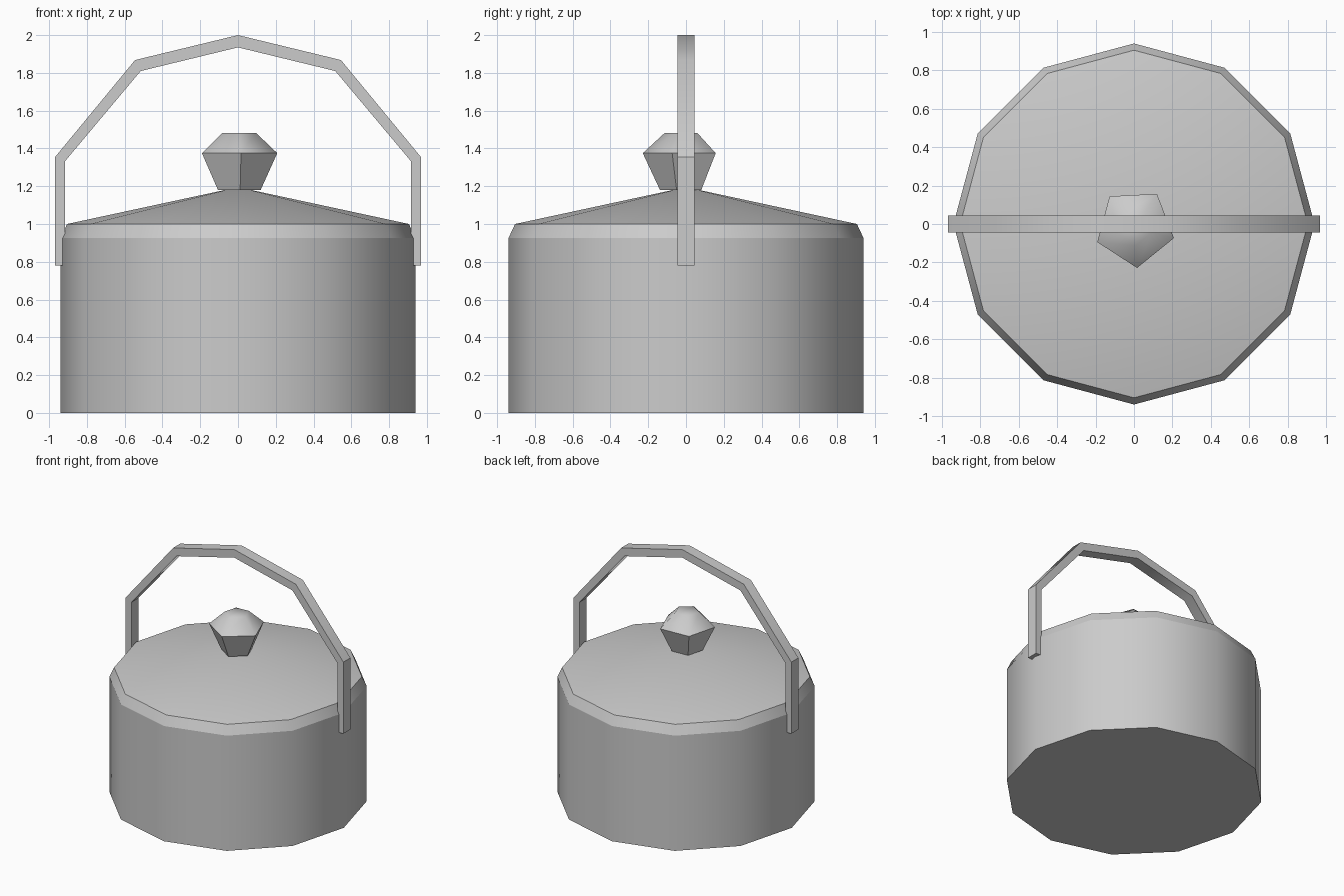
import bpy
import bmesh
from math import cos, sin, tau, radians

cube = bpy.data.objects.get("Cube")
if cube:
    bpy.data.objects.remove(cube, do_unlink=True)

metal = bpy.data.materials.new("grey_metal")
metal.use_nodes = True
GREY = (0.6, 0.6, 0.6, 1)
metal.diffuse_color = GREY
metal.node_tree.nodes["Principled BSDF"].inputs["Base Color"].default_value = GREY


def add_object(name, bm):
    bmesh.ops.recalc_face_normals(bm, faces=bm.faces[:])
    mesh = bpy.data.meshes.new(name)
    bm.to_mesh(mesh)
    bm.free()
    mesh.materials.append(metal)
    obj = bpy.data.objects.new(name, mesh)
    bpy.context.collection.objects.link(obj)
    return obj


def lathe(name, profile, sides, turn=0.0, centre=(0, 0), sharp_below=0.0, crisp=True):
    """Stack rings of (radius, height); a zero radius closes to a point.
    Ring edges are crisp if asked; upright edges are crisp below sharp_below."""
    bm = bmesh.new()
    rings = []
    for radius, z in profile:
        count = sides if radius else 1
        rings.append([bm.verts.new((centre[0] + radius * cos(turn + tau * i / sides),
                                    centre[1] + radius * sin(turn + tau * i / sides), z))
                      for i in range(count)])
    for low, high in zip(rings, rings[1:]):
        for i in range(sides):
            j = (i + 1) % sides
            if len(high) == 1:
                bm.faces.new((low[i], low[j], high[0]))
            else:
                bm.faces.new((low[i], low[j], high[j], high[i]))
    for ring in (rings[0], rings[-1]):
        if len(ring) > 1:
            bm.faces.new(ring)
    for face in bm.faces:
        face.smooth = True
    for edge in bm.edges:
        a, b = (v.co.z for v in edge.verts)
        level = abs(a - b) < 1e-5
        if (level and (crisp or min(a, b) < sharp_below)) or (not level and max(a, b) < sharp_below):
            edge.smooth = False
    return add_object(name, bm)


# Pot wall with bevelled shoulder and shallow conical lid
lathe("pot_body_and_lid", [(0.94, 0), (0.94, 0.925), (0.905, 1.0), (0, 1.195)], 12)

# Five-sided lid knob, faceted below and rounded above
lathe("lid_knob", [(0.119, 1.18), (0.21, 1.375), (0.093, 1.483)], 5,
      turn=radians(-87), centre=(0.005, -0.019), sharp_below=1.4, crisp=False)

# Angular carrying handle: mirrored outline extruded along y
outer = [(0.968, 0.78), (0.968, 1.355), (0.545, 1.868)]
inner = [(0.916, 0.78), (0.916, 1.332), (0.515, 1.81)]


def arch(half, peak):
    return half + [(0, peak)] + [(-x, z) for x, z in reversed(half)]


bm = bmesh.new()
strips = [[bm.verts.new((x, y, z)) for x, z in path]
          for path, y in ((arch(outer, 2.0), -0.045), (arch(outer, 2.0), 0.045),
                          (arch(inner, 1.935), 0.045), (arch(inner, 1.935), -0.045))]
for s in range(4):
    a, b = strips[s], strips[(s + 1) % 4]
    for i in range(len(a) - 1):
        bm.faces.new((a[i], b[i], b[i + 1], a[i + 1]))
for end in (0, -1):
    bm.faces.new([strip[end] for strip in strips])
handle = add_object("carrying_handle", bm)
bpy.ops.object.select_all(action='DESELECT')
handle.select_set(True)
bpy.context.view_layer.objects.active = handle
bpy.ops.object.shade_smooth_by_angle(angle=radians(38.5))
